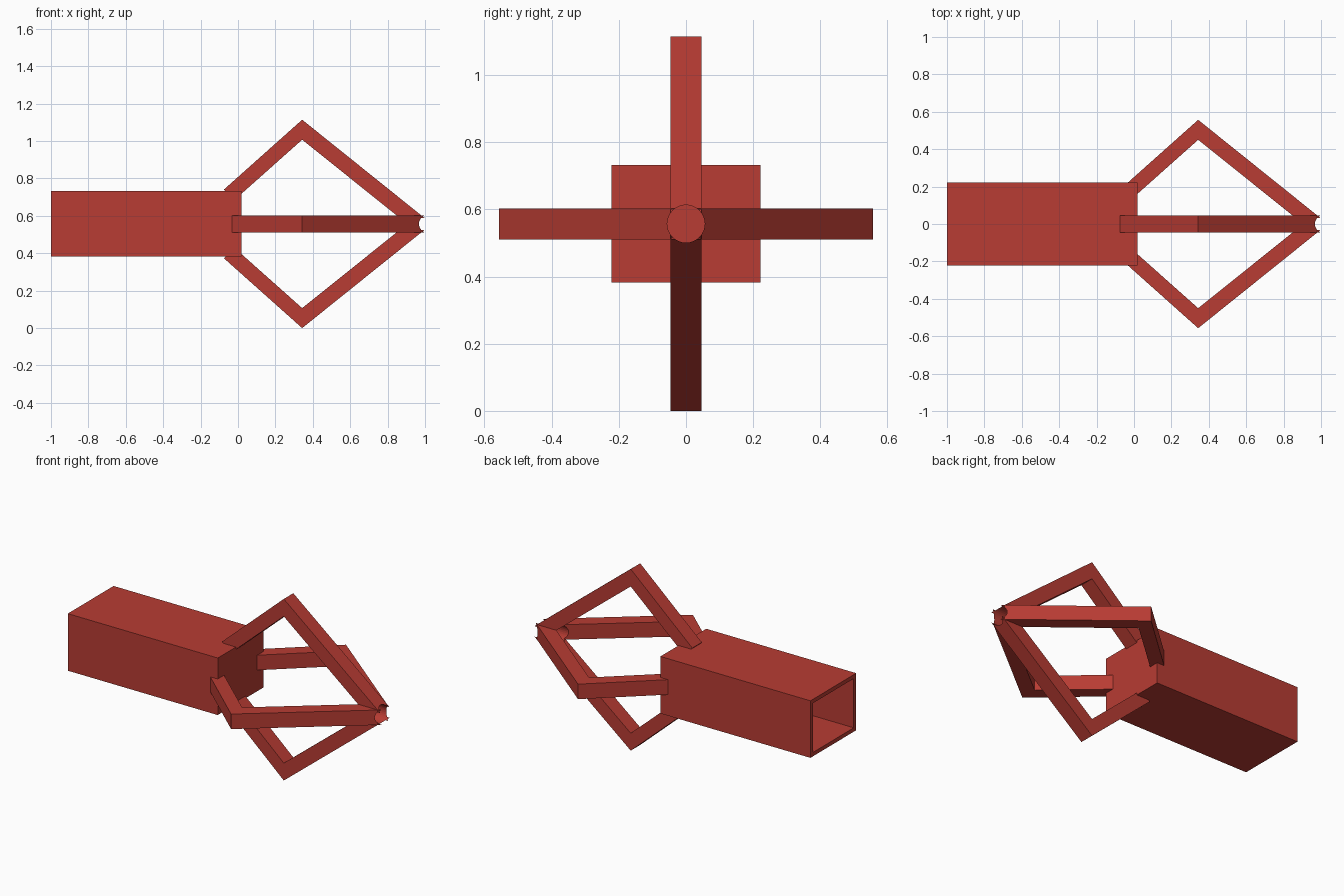
import bpy, bmesh
from math import pi
from mathutils import Matrix

if "Cube" in bpy.data.objects:
    bpy.data.objects.remove(bpy.data.objects["Cube"])

CZ = 0.557          # height of the long axis
HALF_W = 0.046      # half width of the claw bars
HOLE_R = 0.056

red = bpy.data.materials.new("red")
red.diffuse_color = (0.48, 0.045, 0.033, 1)
red.use_nodes = True
red.node_tree.nodes["Principled BSDF"].inputs["Base Color"].default_value = red.diffuse_color


def make_object(name, bm, mat=red):
    bmesh.ops.recalc_face_normals(bm, faces=bm.faces)
    mesh = bpy.data.meshes.new(name)
    bm.to_mesh(mesh)
    bm.free()
    obj = bpy.data.objects.new(name, mesh)
    bpy.context.collection.objects.link(obj)
    mesh.materials.append(mat)
    return obj


# Hollow rectangular sleeve, open at the back end, closed at the claw end
def sleeve():
    bm = bmesh.new()
    x0, x1, hy, hz, wall = -1.0, 0.018, 0.222, 0.175, 0.034
    bmesh.ops.create_cube(bm, size=1)
    bmesh.ops.scale(bm, vec=(x1 - x0, 2 * hy, 2 * hz), verts=bm.verts)
    bmesh.ops.translate(bm, vec=((x0 + x1) / 2, 0, CZ), verts=bm.verts)
    bm.normal_update()
    end = min(bm.faces, key=lambda f: f.calc_center_median().x)
    bmesh.ops.inset_region(bm, faces=[end], thickness=wall)
    ext = bmesh.ops.extrude_discrete_faces(bm, faces=[end])["faces"][0]
    bmesh.ops.translate(bm, vec=(x1 - x0 - wall, 0, 0), verts=ext.verts)
    make_object("sleeve", bm)


# Round hole through the point where the bars meet
bm = bmesh.new()
bmesh.ops.create_cone(bm, cap_ends=True, segments=32, radius1=HOLE_R,
                      radius2=HOLE_R, depth=0.6,
                      matrix=Matrix.Translation((0.95, 0, CZ)) @ Matrix.Rotation(pi / 2, 4, 'Y'))
cutter = make_object("tip_hole_cutter", bm)
cutter.hide_render = True
cutter.hide_set(True)

# Bent bar profile: distance along x, distance from the axis
PROFILE = [(-0.075, 0.184), (0.343, 0.557), (1.037, 0.0),
           (0.905, 0.0), (0.343, 0.45), (-0.022, 0.125)]


def claw_bar(name, angle):
    bm = bmesh.new()
    face = bm.faces.new([bm.verts.new((x, -HALF_W, r)) for x, r in PROFILE])
    ext = bmesh.ops.extrude_face_region(bm, geom=[face])["geom"]
    bmesh.ops.translate(bm, vec=(0, 2 * HALF_W, 0),
                        verts=[v for v in ext if isinstance(v, bmesh.types.BMVert)])
    bm.transform(Matrix.Translation((0, 0, CZ)) @ Matrix.Rotation(angle, 4, 'X'))
    bar = make_object(name, bm)
    mod = bar.modifiers.new("tip_hole", 'BOOLEAN')
    mod.operation = 'DIFFERENCE'
    mod.solver = 'EXACT'
    mod.object = cutter


sleeve()
for i, side in enumerate(("top", "front", "bottom", "back")):
    claw_bar("claw_bar_" + side, i * pi / 2)
